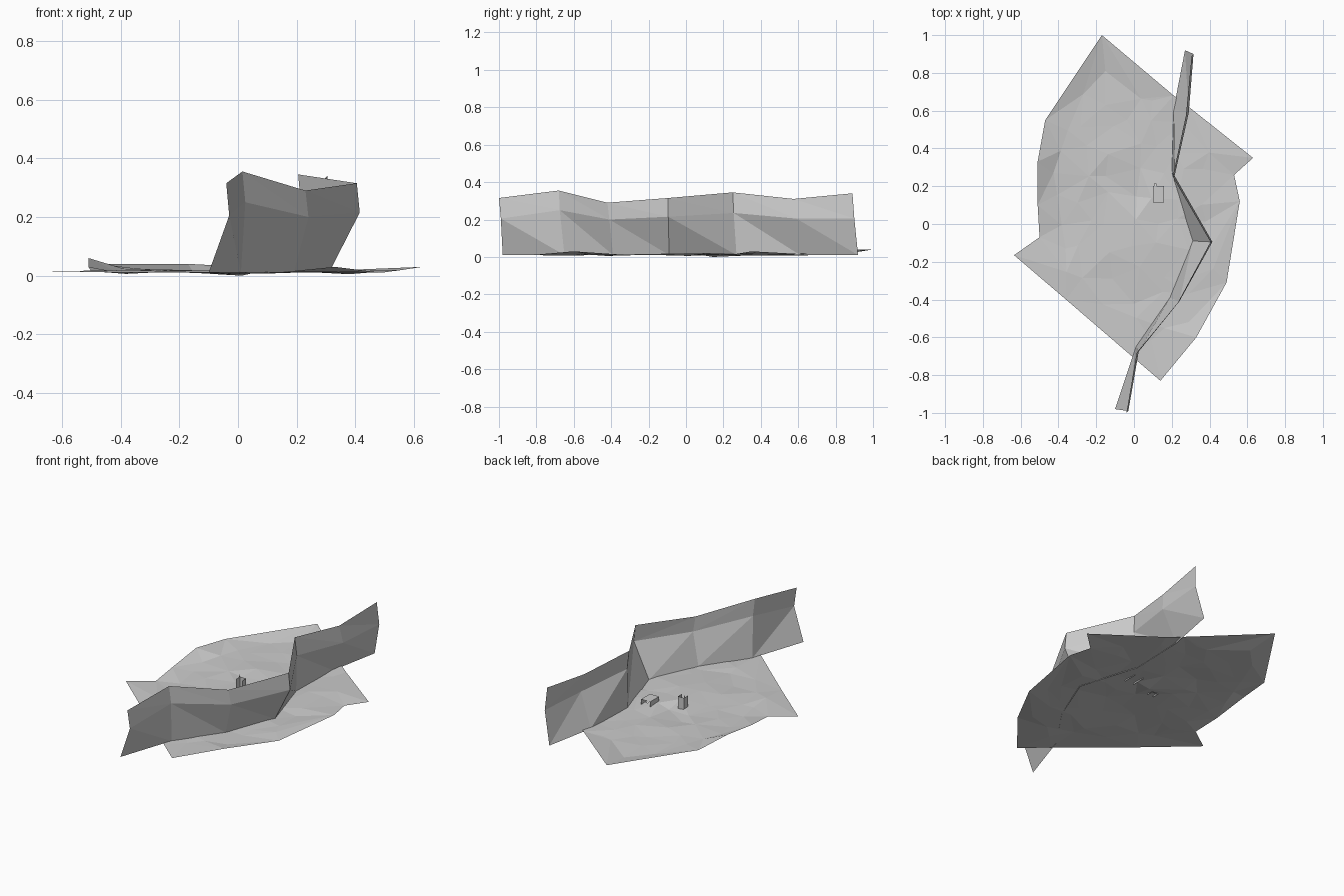
import bpy, math, random
from mathutils import Vector
from mathutils.geometry import delaunay_2d_cdt

if "Cube" in bpy.data.objects:
    bpy.data.objects.remove(bpy.data.objects["Cube"])

random.seed(4)


def make(name, verts, faces):
    mesh = bpy.data.meshes.new(name)
    mesh.from_pydata([tuple(v) for v in verts], [], faces)
    mesh.update()
    ob = bpy.data.objects.new(name, mesh)
    bpy.context.collection.objects.link(ob)
    return ob


# Ground: ragged outline (x, y, z) filled with a gently rolling low-poly surface
outline = [(-0.17, 1.0, .04), (-0.47, 0.55, .04), (-0.51, 0.33, .06), (-0.51, 0.1, .03),
           (-0.50, -0.07, .015), (-0.635, -0.165, .015), (-0.36, -0.40, .01),
           (0.0, -0.71, .012), (0.14, -0.83, .01), (0.33, -0.60, .03),
           (0.49, -0.31, .01), (0.56, 0.12, .02), (0.53, 0.26, .015),
           (0.63, 0.35, .03), (0.29, 0.62, .015), (0.21, 0.68, .02)]


def inside(p):
    hit = False
    for a, b in zip(outline, outline[1:] + outline[:1]):
        if (a[1] > p.y) != (b[1] > p.y) and p.x < a[0] + (p.y - a[1]) * (b[0] - a[0]) / (b[1] - a[1]):
            hit = not hit
    return hit


def edge_gap(p):
    best = 9
    for a, b in zip(outline, outline[1:] + outline[:1]):
        a, b = Vector(a[:2]), Vector(b[:2])
        t = max(0, min(1, (p - a).dot(b - a) / (b - a).length_squared))
        best = min(best, (a + (b - a) * t - p).length)
    return best


def height(x, y):
    h = .014 + .007 * math.sin(8 * x + 1) * math.cos(7 * y) + random.uniform(-.005, .005)
    h += .014 * max(0, (-x - .2) / .3) * max(0, y + .2)
    return max(0, h)


pts = [Vector(p[:2]) for p in outline]
heights = [p[2] for p in outline]
for i in range(-4, 5):
    for j in range(-6, 8):
        p = Vector((i * .13 + random.uniform(-.04, .04), j * .13 + random.uniform(-.04, .04)))
        if inside(p) and edge_gap(p) > .07:
            pts.append(p)
            heights.append(height(p.x, p.y))
heights[-1 - (len(pts) - len(outline)) // 2] = 0
n = len(outline)
v2, _, tris, orig, _, _ = delaunay_2d_cdt(pts, [], [list(range(n))], 1, 1e-5)
make("ground", [(v.x, v.y, heights[o[0]]) for v, o in zip(v2, orig)], tris)

# Leaning wall: bottom, middle and top rails, one point per bend
bottom = [(-.10, -.98), (.01, -.65), (.19, -.39), (.31, -.09), (.20, .27), (.21, .61), (.27, .92)]
middle = [(-.03, -.99, .205), (.025, -.675, .25), (.24, -.41, .2), (.415, -.095, .215),
          (.215, .255, .235), (.29, .59, .205), (.315, .90, .205)]
top = [(-.04, -1.0, .315), (.015, -.68, .355), (.23, -.42, .29), (.405, -.095, .315),
       (.205, .25, .345), (.275, .575, .31), (.305, .89, .34)]
rails = [(x, y, .01) for x, y in bottom] + middle + top
wall_faces = []
for r in range(2):
    for i in range(6):
        a, b, c, d = r * 7 + i, r * 7 + i + 1, r * 7 + i + 8, r * 7 + i + 7
        wall_faces += [(a, d, b), (b, d, c)]
make("leaning_wall", rails, wall_faces)


# Small three-sided shells: two side panels and a connecting panel
def shell(name, profile, offset):
    verts = [Vector(p) for p in profile] + [Vector(p) + Vector(offset) for p in profile]
    return make(name, verts, [(i, i + 1, i + 5, i + 4) for i in range(3)])


shell("upright_shell", [(-.07, .08, .008), (-.07, .12, .008), (-.03, .12, .008), (-.03, .08, .008)], (0, 0, .075))
shell("lying_shell", [(.10, .115, .008), (.10, .115, .045), (.16, .115, .045), (.16, .115, .008)], (0, .085, 0))
make("upright_tab", [(-.07, .105, .083), (-.07, .12, .083), (-.07, .12, .10)], [(0, 1, 2)])
make("lying_tab", [(.105, .20, .045), (.12, .20, .045), (.12, .215, .04), (.105, .215, .04)], [(0, 1, 2, 3)])
